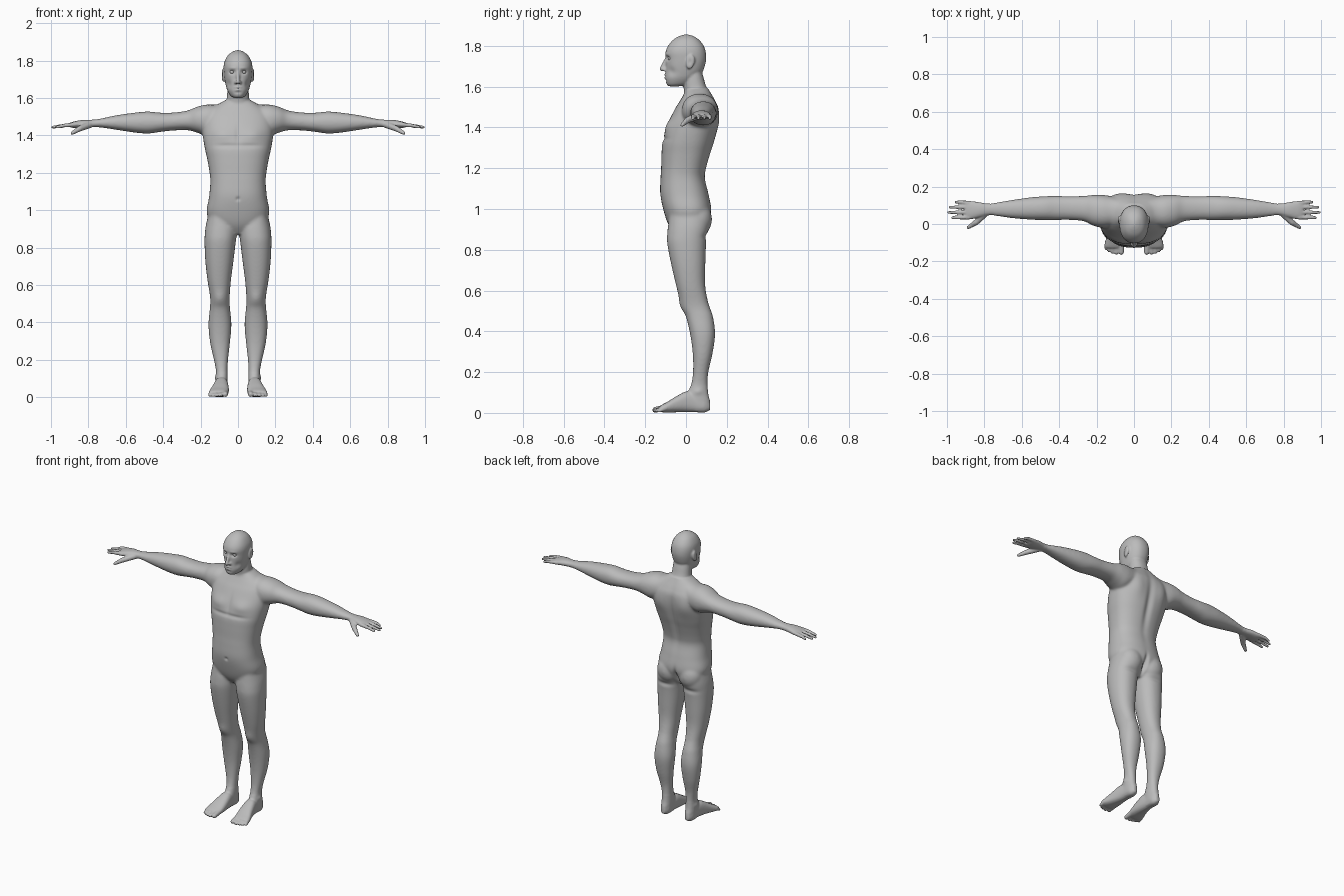
import bpy, bmesh, math
from mathutils import Vector, Matrix

skin = bpy.data.materials.new("grey_skin")
skin.diffuse_color = (0.5, 0.5, 0.5, 1)
bm = bmesh.new()


def spline(rows, steps=6):
    """Catmull-Rom through the section rows."""
    out = []
    for i in range(len(rows) - 1):
        p0, p1 = rows[max(i - 1, 0)], rows[i]
        p2, p3 = rows[i + 1], rows[min(i + 2, len(rows) - 1)]
        for k in range(steps):
            t = k / steps
            out.append([0.5 * (2 * b + (c - a) * t + (2 * a - 5 * b + 4 * c - d) * t * t
                               + (3 * b - a - 3 * c + d) * t ** 3)
                        for a, b, c, d in zip(p0, p1, p2, p3)])
    return out + [list(rows[-1])]


def loft(axis, rows, s=1, n=2.2, seg=40):
    """Closed tube along an axis; row = position, a min, a max, b min, b max."""
    rings = []
    for t, a0, a1, b0, b1 in spline(rows):
        ring = []
        for k in range(seg):
            ang = 2 * math.pi * k / seg
            c, d = math.cos(ang), math.sin(ang)
            a = (a0 + a1) / 2 + (a1 - a0) / 2 * math.copysign(abs(c) ** (2 / n), c)
            b = (b0 + b1) / 2 + (b1 - b0) / 2 * math.copysign(abs(d) ** (2 / n), d)
            x, y, z = {'x': (t, a, b), 'y': (a, t, b), 'z': (a, b, t)}[axis]
            ring.append(bm.verts.new((s * x, y, z)))
        rings.append(ring)
    for r, q in zip(rings, rings[1:]):
        for k in range(seg):
            m = (k + 1) % seg
            bm.faces.new((r[k], r[m], q[m], q[k]))
    bm.faces.new(rings[0])
    bm.faces.new(rings[-1])


def ball(c, r, s=1, tilt=0):
    mat = (Matrix.Translation((s * c[0], c[1], c[2])) @ Matrix.Rotation(tilt, 4, 'X')
           @ Matrix.Diagonal((*r, 1)))
    bmesh.ops.create_icosphere(bm, subdivisions=3, radius=1, matrix=mat)


def digit(pts, s):
    """Tapered finger or toe as a chain of balls; point = x, y, z, radius."""
    for p, q in zip(pts, pts[1:]):
        for k in range(13):
            x, y, z, r = [a + (b - a) * k / 12 for a, b in zip(p, q)]
            ball((x, y, z), (r, r, r), s)


def sym(rows):
    return [(t, -w, w, f, b) for t, w, f, b in rows]


# torso, neck and head
loft('z', sym([(.87, .03, -.05, .06), (.92, .13, -.085, .10), (.985, .167, -.108, .125),
               (1.07, .155, -.126, .112), (1.15, .148, -.125, .094), (1.2, .152, -.122, .1),
               (1.27, .164, -.12, .12), (1.333, .178, -.115, .14), (1.417, .19, -.09, .158),
               (1.49, .185, -.055, .16), (1.53, .16, -.03, .145), (1.565, .11, -.01, .125),
               (1.59, .065, 0, .11)]), n=2.4)
loft('z', sym([(1.5, .07, 0, .14), (1.56, .067, -.006, .125), (1.6, .06, -.012, .1),
               (1.65, .056, -.01, .085), (1.7, .05, 0, .07)]))
loft('z', sym([(1.602, .022, -.085, -.03), (1.612, .04, -.095, .015), (1.64, .057, -.102, .055),
               (1.67, .066, -.1, .08), (1.7, .072, -.099, .092), (1.735, .076, -.099, .099),
               (1.77, .077, -.1, .097), (1.8, .07, -.088, .087), (1.83, .052, -.063, .064),
               (1.848, .028, -.033, .036), (1.856, .006, -.008, .01)]), n=2.25)

# nose and lips
digit([(0, -.096, 1.738, .008), (0, -.118, 1.687, .0115)], 1)
ball((0, -.095, 1.657), (.024, .012, .007))
ball((0, -.094, 1.644), (.02, .013, .007))

for s in (1, -1):
    ball((.012, -.106, 1.683), (.009, .011, .008), s)           # nostril wing
    ball((.079, .022, 1.722), (.010, .021, .036), s, -.2)       # ear
    ball((.078, .058, .95), (.078, .07, .085), s)               # buttock
    # arm and palm
    loft('x', [(.06, .02, .13, 1.45, 1.58), (.12, -.01, .145, 1.42, 1.565),
               (.17, -.02, .155, 1.4, 1.565), (.22, -.008, .155, 1.415, 1.553),
               (.27, .015, .15, 1.428, 1.533), (.35, .022, .148, 1.426, 1.522),
               (.42, .021, .15, 1.418, 1.522), (.48, .021, .148, 1.41, 1.528),
               (.55, .023, .143, 1.415, 1.522), (.65, .031, .129, 1.43, 1.508),
               (.73, .042, .116, 1.442, 1.491), (.78, .047, .109, 1.444, 1.484),
               (.83, .035, .117, 1.443, 1.483), (.875, .025, .123, 1.44, 1.475),
               (.9, .028, .12, 1.444, 1.467)], s)
    # fingers and thumb
    for y, y1, tip in ((.035, .034, .972), (.063, .062, .993), (.09, .09, .985), (.113, .117, .955)):
        digit([(.88, y, 1.458, .0115), (.93, y1, 1.453, .0102), (tip - .002, y1, 1.444, .008)], s)
    digit([(.79, .06, 1.458, .018), (.845, .008, 1.437, .0155), (.887, -.019, 1.412, .0095)], s)
    # leg
    loft('z', [(.98, .04, .158, -.08, .11), (.92, .008, .172, -.088, .112), (.88, .006, .177, -.092, .106),
               (.83, .012, .179, -.092, .099), (.73, .024, .175, -.073, .095),
               (.63, .037, .164, -.05, .094), (.55, .044, .151, -.03, .107),
               (.51, .045, .148, -.018, .12), (.47, .042, .151, 0, .133),
               (.387, .035, .158, .02, .143), (.29, .043, .149, .033, .13),
               (.2, .053, .129, .034, .11), (.14, .056, .118, .025, .106),
               (.09, .055, .119, .005, .11), (.05, .056, .118, 0, .119), (.01, .062, .11, .01, .112)], s)
    # foot and toes
    loft('y', [(.119, .075, .1, .015, .05), (.09, .058, .116, .002, .08), (.04, .056, .12, .004, .1),
               (0, .052, .127, .004, .105), (-.05, .049, .14, .003, .08), (-.09, .05, .153, .002, .055),
               (-.115, .055, .157, .003, .042), (-.128, .062, .152, .006, .034)], s, n=2.5)
    for x, x1, tip, r in ((.069, .068, -.151, .0145), (.093, .094, -.155, .0105), (.113, .115, -.15, .01),
                          (.13, .133, -.142, .0095), (.145, .15, -.131, .009)):
        digit([(x, -.1, .024, r + .003), (x1, tip, r + .001, r)], s)

bmesh.ops.recalc_face_normals(bm, faces=bm.faces)
raw = bpy.data.meshes.new("body_parts")
bm.to_mesh(raw)
bm.free()
body = bpy.data.objects.new("body", raw)
bpy.context.collection.objects.link(body)


def bake():
    """Replace the mesh with its modified version."""
    bpy.context.view_layer.update()
    dg = bpy.context.evaluated_depsgraph_get()
    new = bpy.data.meshes.new_from_object(body.evaluated_get(dg))
    body.modifiers.clear()
    old, body.data = body.data, new
    bpy.data.meshes.remove(old)


# fuse all parts into one skin
rem = body.modifiers.new("fuse", 'REMESH')
rem.mode = 'VOXEL'
rem.voxel_size = 0.0055
bake()

# soften joints strongly, face, hands and feet only lightly
grp = body.vertex_groups.new(name="soft")
soft, light = [], []
for v in body.data.vertices:
    x, y, z = v.co
    (soft if abs(x) < .77 and .13 < z < 1.585 else light).append(v.index)
grp.add(soft, 1.0, 'REPLACE')
grp.add(light, 0.1, 'REPLACE')
sm = body.modifiers.new("soften", 'SMOOTH')
sm.factor, sm.iterations, sm.vertex_group = 0.5, 25, "soft"
bake()

# sculpted bumps and hollows: centre, reach, push (mirrored when x > 0)
marks = [((.031, -.09, 1.739), (.015, .03, .010), (0, .014, 0)),     # eye socket
         ((.030, -.09, 1.760), (.020, .03, .006), (0, -.003, 0)),    # brow
         ((.05, -.07, 1.675), (.015, .03, .02), (-.004, .004, 0)),   # cheek hollow
         ((0, -.108, 1.6505), (.020, .03, .003), (0, .005, 0)),      # mouth line
         ((0, -.10, 1.630), (.016, .03, .006), (0, .004, 0)),        # chin crease
         ((.088, .018, 1.722), (.012, .010, .018), (-.006, 0, 0)),   # ear hollow
         ((.085, -.09, 1.405), (.055, .06, .035), (0, -.010, 0)),    # chest
         ((0, -.09, 1.40), (.014, .06, .06), (0, .005, 0)),          # breastbone
         ((.06, -.115, 1.345), (.07, .05, .012), (0, .005, 0)),      # under chest
         ((0, -.125, 1.06), (.010, .04, .010), (0, .007, 0)),        # navel
         ((0, .14, 1.32), (.022, .07, .17), (0, -.012, 0)),          # spine groove
         ((.095, .15, 1.43), (.05, .06, .07), (0, .010, 0)),         # shoulder blade
         ((0, .11, .93), (.012, .06, .05), (0, -.026, 0)),           # seat cleft
         ((.09, .10, .865), (.06, .04, .016), (0, -.008, 0)),        # fold below seat
         ((.097, -.02, .53), (.03, .04, .035), (0, -.006, 0)),       # kneecap
         ((.12, .06, .105), (.012, .02, .015), (.005, 0, 0))]        # ankle bone
marks += [((-c[0], *c[1:]), r, (-p[0], *p[1:])) for c, r, p in marks if c[0] > 0]
for v in body.data.vertices:
    co, move = v.co, Vector()
    for c, r, p in marks:
        dz = (co.z - c[2]) / r[2]
        if abs(dz) < 2.6:
            d = dz * dz + ((co.x - c[0]) / r[0]) ** 2 + ((co.y - c[1]) / r[1]) ** 2
            if d < 7:
                move += Vector(p) * math.exp(-d)
    v.co = co + move
    v.co.z = max(v.co.z, 0)

body.data.materials.clear()
body.data.materials.append(skin)
body.data.polygons.foreach_set("use_smooth", [True] * len(body.data.polygons))
body.data.update()

# eyes
for s, name in ((1, "left_eye"), (-1, "right_eye")):
    bm = bmesh.new()
    ball((.031, -.0765, 1.739), (.0125, .0125, .0115), s)
    me = bpy.data.meshes.new(name)
    bm.to_mesh(me)
    bm.free()
    me.materials.append(skin)
    me.polygons.foreach_set("use_smooth", [True] * len(me.polygons))
    bpy.context.collection.objects.link(bpy.data.objects.new(name, me))
